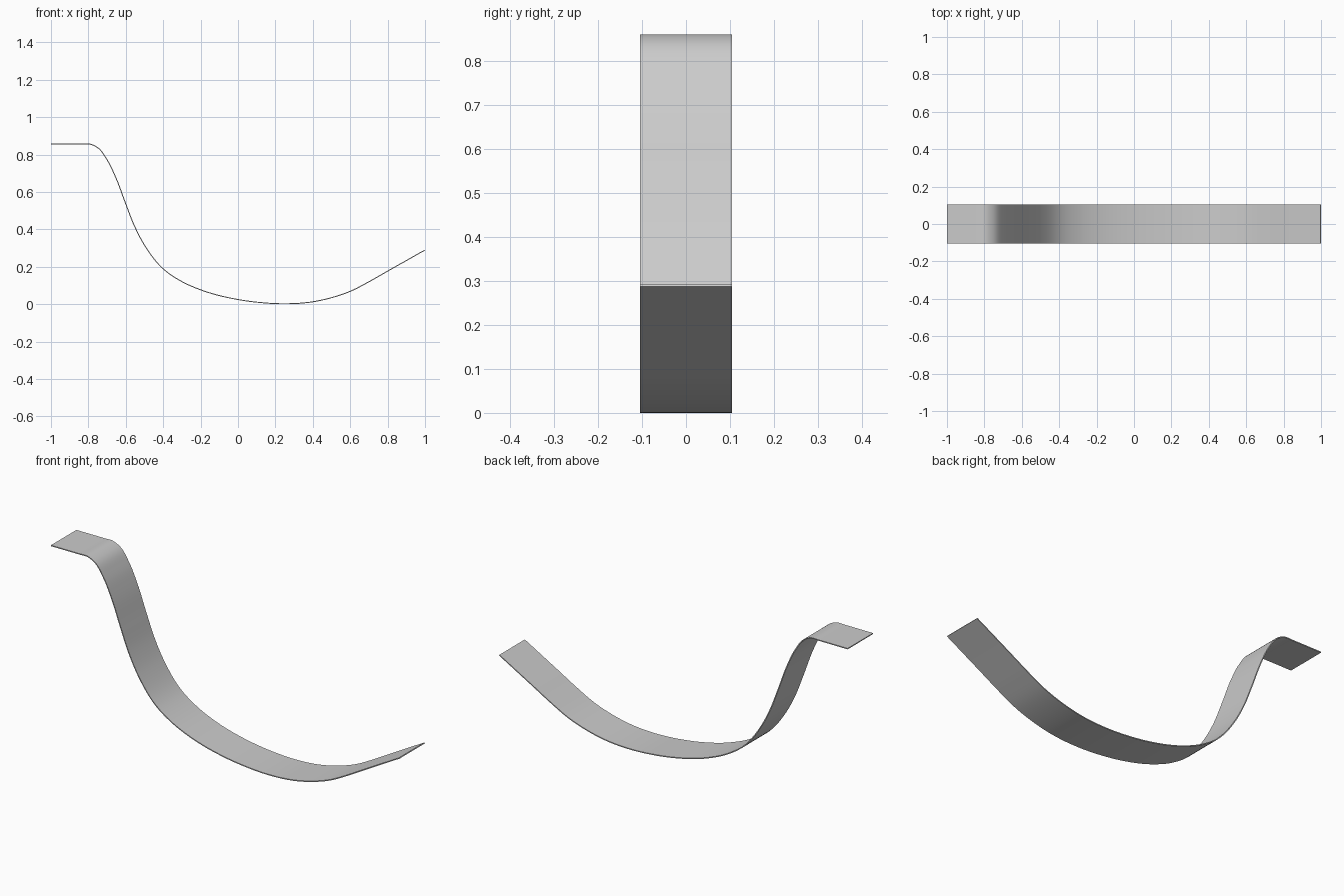
import bpy, bmesh
from mathutils import Vector

if "Cube" in bpy.data.objects:
    bpy.data.objects.remove(bpy.data.objects["Cube"])

HALF_WIDTH = 0.104
THICKNESS = 0.005
STEPS = 6

# Side profile (x, z) along the middle of the sheet
knots = [Vector(p) for p in [
    (-1, .857), (-.84, .857), (-.79, .8565), (-.75, .838), (-.70, .773),
    (-.655, .682), (-.60, .537), (-.553, .418), (-.50, .317), (-.40, .19),
    (-.30, .122), (-.20, .078), (0, .026), (.12, .010), (.23, .0035),
    (.40, .014), (.50, .036), (.60, .070), (.70, .121), (.80, .178), (.9985, .290)]]


def smooth_path(pts, steps):
    """Hermite curve through the points, spaced by chord length."""
    d = [(b - a).length for a, b in zip(pts, pts[1:])]
    s = [(b - a) / l for a, b, l in zip(pts, pts[1:], d)]
    tan = [s[0]] + [(s[i - 1] * d[i] + s[i] * d[i - 1]) / (d[i - 1] + d[i])
                    for i in range(1, len(s))] + [s[-1]]
    out = []
    for i, l in enumerate(d):
        for k in range(steps):
            t = k / steps
            out.append(pts[i] * (2*t**3 - 3*t**2 + 1) + tan[i] * l * (t**3 - 2*t**2 + t)
                       + pts[i + 1] * (3*t**2 - 2*t**3) + tan[i + 1] * l * (t**3 - t**2))
    return out + [pts[-1]]


# Slide ribbon: offset the profile both ways and skin it into a closed thin sheet
path = smooth_path(knots, STEPS)
bm = bmesh.new()
rings = []
for i, p in enumerate(path):
    t = (path[min(i + 1, len(path) - 1)] - path[max(i - 1, 0)]).normalized()
    n = Vector((-t.y, t.x)) * THICKNESS / 2
    rings.append([bm.verts.new((q.x, y, q.y)) for q, y in (
        (p + n, -HALF_WIDTH), (p + n, HALF_WIDTH), (p - n, HALF_WIDTH), (p - n, -HALF_WIDTH))])
for a, b in zip(rings, rings[1:]):
    for j in range(4):
        k = (j + 1) % 4
        bm.faces.new((a[j], a[k], b[k], b[j]))
bm.faces.new(rings[0])
bm.faces.new(rings[-1])
bmesh.ops.recalc_face_normals(bm, faces=bm.faces)

# Rest the lowest point on the ground
low = min(v.co.z for v in bm.verts)
bmesh.ops.translate(bm, vec=(0, 0, -low), verts=bm.verts)

mesh = bpy.data.meshes.new("slide_ribbon")
bm.to_mesh(mesh)
bm.free()
slide = bpy.data.objects.new("slide_ribbon", mesh)
bpy.context.collection.objects.link(slide)
bpy.context.view_layer.objects.active = slide
slide.select_set(True)
bpy.ops.object.shade_smooth_by_angle()
